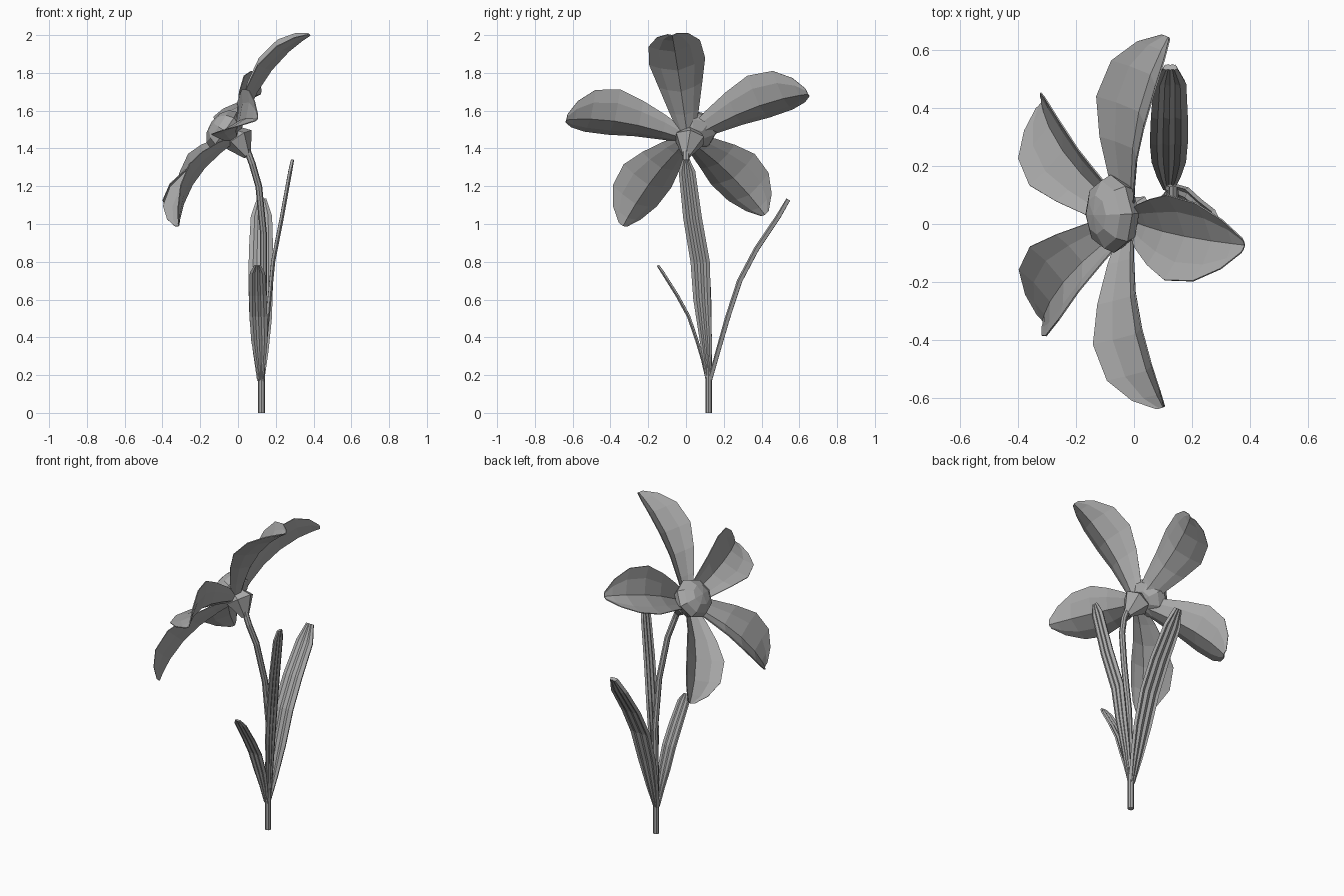
import bpy, bmesh, math
from mathutils import Vector, Matrix

cube = bpy.data.objects.get("Cube")
if cube:
    bpy.data.objects.remove(cube)

grey = bpy.data.materials.new("plain grey")
grey.use_nodes = True
GREY = (0.4, 0.4, 0.4, 1)
grey.diffuse_color = GREY
grey.node_tree.nodes["Principled BSDF"].inputs["Base Color"].default_value = GREY


def make_object(name, bm, thickness=0):
    bmesh.ops.recalc_face_normals(bm, faces=bm.faces)
    mesh = bpy.data.meshes.new(name)
    bm.to_mesh(mesh)
    bm.free()
    mesh.materials.append(grey)
    obj = bpy.data.objects.new(name, mesh)
    bpy.context.scene.collection.objects.link(obj)
    if thickness:
        mod = obj.modifiers.new("thickness", "SOLIDIFY")
        mod.thickness = thickness
        mod.offset = 0
    return obj


def bridge_rows(bm, rows, closed=False):
    """Join successive rows of points with quads."""
    rows = [[bm.verts.new(p) for p in row] for row in rows]
    count = len(rows[0])
    for a, b in zip(rows, rows[1:]):
        for i in range(count if closed else count - 1):
            j = (i + 1) % count
            bm.faces.new((a[i], a[j], b[j], b[i]))
    return rows


def tangent(points, i):
    return (points[min(i + 1, len(points) - 1)] - points[max(i - 1, 0)]).normalized()


def tube(name, path, radii, sides):
    path = [Vector(p) for p in path]
    rows = []
    for i, (p, r) in enumerate(zip(path, radii)):
        turn = Vector((0, 0, 1)).rotation_difference(tangent(path, i))
        rows.append([p + turn @ Vector((r * math.cos(a), r * math.sin(a), 0))
                     for a in (math.tau * k / sides for k in range(sides))])
    bm = bmesh.new()
    rings = bridge_rows(bm, rows, closed=True)
    bm.faces.new(rings[0])
    bm.faces.new(rings[-1])
    make_object(name, bm)


# Frame of the tilted flower: up runs along the top petal, out faces forward
centre = Vector((-0.01, 0.01, 1.45))
out = Vector((-0.815, -0.05, 0.575)).normalized()
across = Vector((0, 1, 0))
across = (across - out * across.dot(out)).normalized()
up = across.cross(out)
if up.z < 0:
    up = -up

# Cupped, arching petals: (fraction of length, half width, arch height)
PETAL = [(0.03, 0.04, 0), (0.2, 0.078, 0.03), (0.4, 0.115, 0.055),
         (0.6, 0.148, 0.06), (0.8, 0.136, 0.043), (0.93, 0.085, 0.018), (1, 0.025, 0)]
PETAL_PLACES = {"top": (-7, 0.68), "upper_left": (67, 0.69), "lower_left": (141, 0.65),
                "lower_right": (212, 0.65), "upper_right": (283, 0.66)}
for label, (degrees, length) in PETAL_PLACES.items():
    angle = math.radians(degrees)
    along = up * math.cos(angle) + across * math.sin(angle)
    side = across * math.cos(angle) - up * math.sin(angle)
    rows = [[centre + along * (t * length) + side * (w * s) + out * (h + 0.56 * w * abs(s) ** 1.5)
             for s in (-1, -0.6, 0, 0.6, 1)] for t, w, h in PETAL]
    bm = bmesh.new()
    bridge_rows(bm, rows)
    make_object(f"{label}_petal", bm, 0.005)

# Flattened flower centre
bm = bmesh.new()
bmesh.ops.create_uvsphere(bm, u_segments=8, v_segments=6, radius=1)
frame = Matrix((across, up, out)).transposed().to_4x4()
place = Matrix.Translation(Vector((-0.075, 0.035, 1.495)))
bm.transform(place @ frame @ Matrix.Diagonal((0.135, 0.12, 0.08, 1)))
make_object("flower_centre", bm)

# Calyx and stem
tube("calyx", [(0.05, 0, 1.36), (0, 0.02, 1.45), (-0.03, 0.02, 1.48)], [0.022, 0.085, 0.05], 6)
tube("stem", [(0.125, 0.12, 0), (0.125, 0.12, 0.3), (0.135, 0.115, 0.65), (0.135, 0.075, 0.95),
              (0.11, 0.025, 1.2), (0.075, 0, 1.32), (0.045, 0, 1.4)], [0.018] * 7, 8)

# Ribbed blade leaves with rounded ends
WIDTHS = [0.25, 0.6, 0.9, 1, 0.97, 0.85, 0.35]


def leaf(name, path, half_width, side, thickness):
    path = [Vector(p) for p in path]
    rows = []
    for i, (p, f) in enumerate(zip(path, WIDTHS)):
        normal = tangent(path, i).cross(side).normalized()
        rows.append([p + side * (half_width * f * (s / 3)) + normal * (0.008 * f * (s % 2))
                     for s in range(-3, 4)])
    bm = bmesh.new()
    bridge_rows(bm, rows)
    make_object(name, bm, thickness)


leaf("back_leaf", [(0.12, 0.125, 0.17), (0.12, 0.165, 0.32), (0.12, 0.215, 0.5), (0.12, 0.28, 0.7),
                   (0.122, 0.37, 0.87), (0.124, 0.485, 1.04), (0.125, 0.54, 1.13)],
     0.062, Vector((1, 0, 0)), 0.02)
leaf("front_leaf", [(0.12, 0.11, 0.17), (0.117, 0.085, 0.28), (0.113, 0.055, 0.38), (0.108, 0.01, 0.51),
                    (0.105, -0.05, 0.62), (0.103, -0.125, 0.74), (0.103, -0.15, 0.78)],
     0.045, Vector((1, 0, 0)), 0.01)
leaf("side_leaf", [(0.13, 0.12, 0.17), (0.148, 0.105, 0.38), (0.17, 0.085, 0.6), (0.19, 0.075, 0.8),
                   (0.235, 0.035, 1.03), (0.28, 0.005, 1.28), (0.29, 0, 1.34)],
     0.048, Vector((0, 1, 0)), 0.014)
